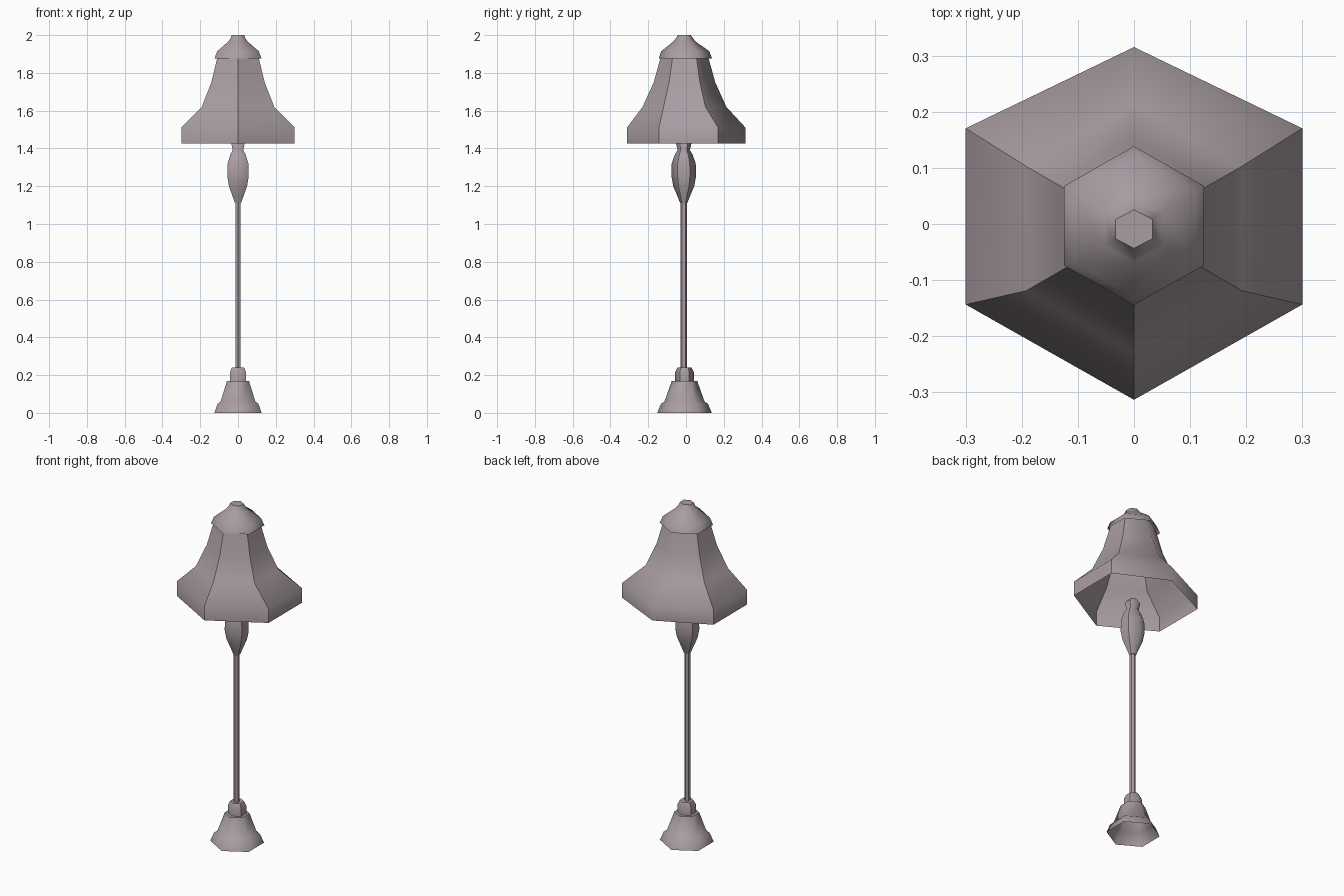
import bpy
import bmesh

cube = bpy.data.objects.get("Cube")
if cube:
    bpy.data.objects.remove(cube, do_unlink=True)

COLOR = (0.40, 0.34, 0.365, 1.0)
mat = bpy.data.materials.new("mauve_grey")
mat.use_nodes = True
mat.diffuse_color = COLOR
mat.node_tree.nodes["Principled BSDF"].inputs["Base Color"].default_value = COLOR


def hexagon(x, depth=1.0, centre=-0.008, side_shift=0.0):
    """Corners of a hexagon of half width x, counter-clockwise from the front."""
    tip, side = 1.155 * x * depth, 0.577 * x * depth
    front, back = side_shift - side, side_shift + side
    pts = [(0, -tip), (x, front), (x, back), (0, tip), (-x, back), (-x, front)]
    return [(px, py + centre) for px, py in pts]


def hex_lathe(name, rings, sharp=(), bottom=False, top=False, creases=()):
    """Skin hexagonal rings (z, half width, options...) listed from bottom to top."""
    bm = bmesh.new()
    loops = [[bm.verts.new((x, y, z)) for x, y in hexagon(*shape)]
             for z, *shape in rings]
    for low, high in zip(loops, loops[1:]):
        for i in range(6):
            j = (i + 1) % 6
            bm.faces.new((low[i], low[j], high[j], high[i]))
    ends = []
    if bottom:
        ends.append(bm.faces.new(loops[0][::-1]))
    if top:
        ends.append(bm.faces.new(loops[-1]))
    for face in bm.faces:
        face.smooth = True
    # Sharp upright corners, sharp rings and sharp end caps
    for low, high in zip(loops, loops[1:]):
        for i in sharp:
            bm.edges.get((low[i], high[i])).smooth = False
    for r in creases:
        for i in range(6):
            bm.edges.get((loops[r][i], loops[r][(i + 1) % 6])).smooth = False
    for face in ends:
        for edge in face.edges:
            edge.smooth = False
    mesh = bpy.data.meshes.new(name)
    bm.to_mesh(mesh)
    bm.free()
    mesh.materials.append(mat)
    obj = bpy.data.objects.new(name, mesh)
    bpy.context.collection.objects.link(obj)
    return obj


ALL = range(6)
SIDES = (1, 2, 4, 5)

# Hollow flared foot with a shoulder step
hex_lathe("base", [(0, 0.125), (0.048, 0.108), (0.06, 0.092),
                   (0.17, 0.058), (0.17, 0.042)], creases=(3,))

# Collar where the pole enters the foot
hex_lathe("base_collar", [(0.17, 0.043), (0.215, 0.043), (0.24, 0.032)],
          sharp=SIDES, top=True)

# Thin pole
hex_lathe("pole", [(0.23, 0.014, 1, -0.012), (1.12, 0.014, 1, -0.012)],
          sharp=ALL, bottom=True, top=True)

# Bulb-shaped holder with a narrow neck and flared lip
holder = [(1.11, 0.016), (1.15, 0.03), (1.2, 0.048), (1.25, 0.056), (1.32, 0.055),
          (1.37, 0.04), (1.39, 0.028), (1.43, 0.036), (1.45, 0.02)]
hex_lathe("lamp_holder", [(z, x, 1, -0.012) for z, x in holder],
          sharp=SIDES, bottom=True, top=True)

# Open bell shade with an upright rim, smooth only across its back corner
rim = (0.3, 0.907, 0.001, 0.0125)
hex_lathe("shade", [(1.425, *rim), (1.51, *rim), (1.62, 0.192), (1.75, 0.141),
                    (1.9, 0.105)], sharp=(0, *SIDES))

# Domed cap overhanging the shade
hex_lathe("shade_cap", [(1.875, 0.125, 0.98, -0.003), (1.915, 0.11, 1, -0.004),
                        (1.965, 0.052), (1.985, 0.038), (2.0, 0.033, 0.9, -0.009)],
          top=True)
